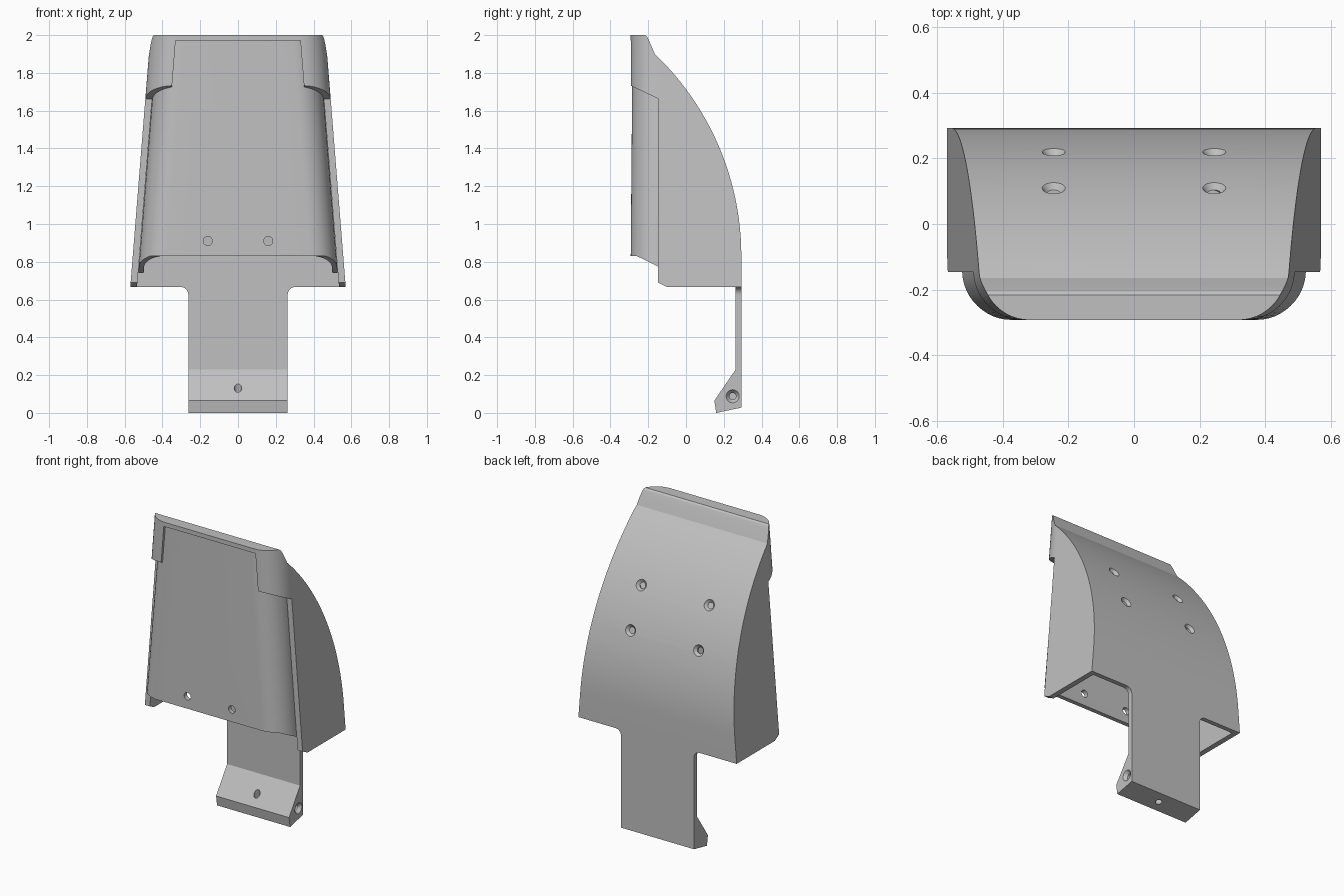
import bpy, bmesh
from math import sin, cos, pi, sqrt, asin
from mathutils import Vector

if "Cube" in bpy.data.objects:
    bpy.data.objects.remove(bpy.data.objects["Cube"])

grey = bpy.data.materials.new("plain grey")
grey.use_nodes = True
grey.diffuse_color = (0.53, 0.53, 0.53, 1)
grey.node_tree.nodes["Principled BSDF"].inputs["Base Color"].default_value = (0.53, 0.53, 0.53, 1)


def loft(name, lower, upper):
    """Solid between two matching closed outlines of 3D points."""
    bm = bmesh.new()
    a = [bm.verts.new(p) for p in lower]
    b = [bm.verts.new(p) for p in upper]
    n = len(a)
    bm.faces.new(a[::-1])
    bm.faces.new(b)
    for i in range(n):
        j = (i + 1) % n
        bm.faces.new((a[i], a[j], b[j], b[i]))
    bmesh.ops.recalc_face_normals(bm, faces=bm.faces)
    mesh = bpy.data.meshes.new(name)
    bm.to_mesh(mesh)
    bm.free()
    mesh.materials.append(grey)
    obj = bpy.data.objects.new(name, mesh)
    bpy.context.collection.objects.link(obj)
    return obj


def extrude_x(name, profile, half):
    return loft(name, [(-half, y, z) for y, z in profile], [(half, y, z) for y, z in profile])


def extrude_y(name, profile, y0, y1):
    return loft(name, [(x, y0, z) for x, z in profile], [(x, y1, z) for x, z in profile])


def drill(name, start, direction, length, r0, r1=None):
    """Round cutter, optionally conical, beginning at start."""
    d = Vector(direction).normalized()
    u = d.orthogonal().normalized()
    v = d.cross(u)
    rings = []
    for r, t in ((r0, 0), (r0 if r1 is None else r1, length)):
        c = Vector(start) + d * t
        rings.append([c + (u * cos(k * pi / 12) + v * sin(k * pi / 12)) * r for k in range(24)])
    return loft(name, *rings)


def boolean(obj, cutter, operation="DIFFERENCE"):
    mod = obj.modifiers.new("cut", "BOOLEAN")
    mod.operation = operation
    mod.solver = "EXACT"
    mod.object = cutter
    bpy.context.view_layer.objects.active = obj
    bpy.ops.object.modifier_apply(modifier=mod.name)
    bpy.data.objects.remove(cutter)


def smooth(obj):
    bpy.ops.object.select_all(action="DESELECT")
    obj.select_set(True)
    bpy.context.view_layer.objects.active = obj
    bpy.ops.object.shade_smooth_by_angle(angle=0.35)


def half_width(z):
    return 0.57 - 0.08 * (z - 0.67)


def section(z, inset, front, back, radius):
    """Plan outline with two rounded front corners."""
    w = half_width(z) - inset
    right = [(w - radius + radius * sin(k * pi / 24), front + radius - radius * cos(k * pi / 24))
             for k in range(13)] + [(w, back)]
    return [(-x, y, z) for x, y in right[::-1]] + [(x, y, z) for x, y in right]


# Curved back line, from the upper break down to the vertical part
RADIUS, ARC_Z, BACK, FRONT, BASE = 1.479, 0.83, 0.293, -0.293, 0.666
TOP_ANGLE = asin((1.9 - ARC_Z) / RADIUS)


def back_arc(inset):
    r = RADIUS - inset
    steps = [TOP_ANGLE * (1 - k / 24) for k in range(25)]
    return [(BACK - RADIUS + r * cos(a), ARC_Z + r * sin(a)) for a in steps]


# Hollow housing, open at the bottom
housing = loft("housing", section(0.5, 0, FRONT, 0.5, 0.145), section(2.2, 0, FRONT, 0.5, 0.145))
outline = [(-0.5, 0.69), (-0.5, 2), (-0.217, 2), (-0.206, 1.992), (-0.197, 1.975)]
outline += back_arc(0) + [(BACK, BASE), (-0.1, BASE), (-0.147, 0.69)]
boolean(housing, extrude_x("housing_outline", outline, 1), "INTERSECT")

cavity = loft("cavity", section(0.4, 0.035, -0.255, 0.5, 0.12), section(2.2, 0.035, -0.255, 0.5, 0.12))
hollow = [(-0.5, 0.45), (-0.5, 1.93), (-0.215, 1.93)] + back_arc(0.03) + [(BACK - 0.03, 0.45)]
boolean(cavity, extrude_x("cavity_outline", hollow, 1), "INTERSECT")
boolean(housing, cavity)

# Front opening below the cap and the tapered window in the cap
boolean(housing, extrude_x("front_cut", [(-0.5, 0.3), (-0.147, 0.3), (-0.147, 1.663), (-0.5, 1.831)], 1))
window = [(-0.36, 1.6), (0.36, 1.6), (0.33, 1.972), (-0.33, 1.972)]
boolean(housing, extrude_y("window_cut", window, -0.5, -0.25))

# Countersunk holes in the curved back
for y in (0.22, 0.11):
    a = asin(sqrt(RADIUS ** 2 - (y - BACK + RADIUS) ** 2) / RADIUS)
    n = Vector((0, cos(a), sin(a)))
    for x in (-0.245, 0.245):
        p = Vector((x, y, ARC_Z + RADIUS * sin(a)))
        boolean(housing, drill("hole", p + n * 0.05, -n, 0.12, 0.02))
        boolean(housing, drill("countersink", p + n * 0.004, -n, 0.022, 0.039, 0.02))
smooth(housing)


# Front panel, a thin U-shaped shell sliding into the housing
def panel_ring(z, front):
    outer = section(z, 0.037, front, -0.08, 0.145)
    inner = section(z, 0.065, front + 0.028, -0.08, 0.117)
    return outer + inner[::-1]


panel = loft("front_panel", panel_ring(0.6, -0.2945), panel_ring(2.1, -0.282))
edge = [(-0.5, 0.83), (-0.26, 0.83), (-0.147, 0.775), (-0.08, 0.74), (0, 0.74),
        (0, 1.6), (-0.21, 1.9), (-0.21, 1.98), (-0.5, 1.98)]
boolean(panel, extrude_x("panel_outline", edge, 1), "INTERSECT")
for x in (-0.16, 0.16):
    boolean(panel, drill("panel_hole", (x, -0.4, 0.91), (0, 1, 0), 0.25, 0.024))
smooth(panel)

# Tongue with a wedge foot, continuing the back wall downwards
foot = [(0.263, BASE), (0.263, 0.23), (0.15, 0.065), (0.16, 0), (BACK, 0.028), (BACK, BASE)]
tongue = extrude_x("tongue", foot, 0.263)
boolean(tongue, drill("foot_hole", (0, 0.18, 0.19), (0, 0.03, -0.115), 0.3, 0.02))
boolean(tongue, drill("side_hole", (0.4, 0.247, 0.088), (-1, 0, 0), 0.3, 0.018))
boolean(tongue, drill("side_sink", (0.267, 0.247, 0.088), (-1, 0, 0), 0.025, 0.038, 0.018))
smooth(tongue)

# Fillets where the tongue meets the housing
for s, side in ((1, "left"), (-1, "right")):
    curve = [(0.263 + 0.04 * (1 - cos(k * pi / 16)), BASE - 0.04 + 0.04 * sin(k * pi / 16)) for k in range(9)]
    pts = [(s * x, z) for x, z in curve + [(0.263, BASE)]]
    smooth(extrude_y(side + "_fillet", pts, BACK - 0.03, BACK))
